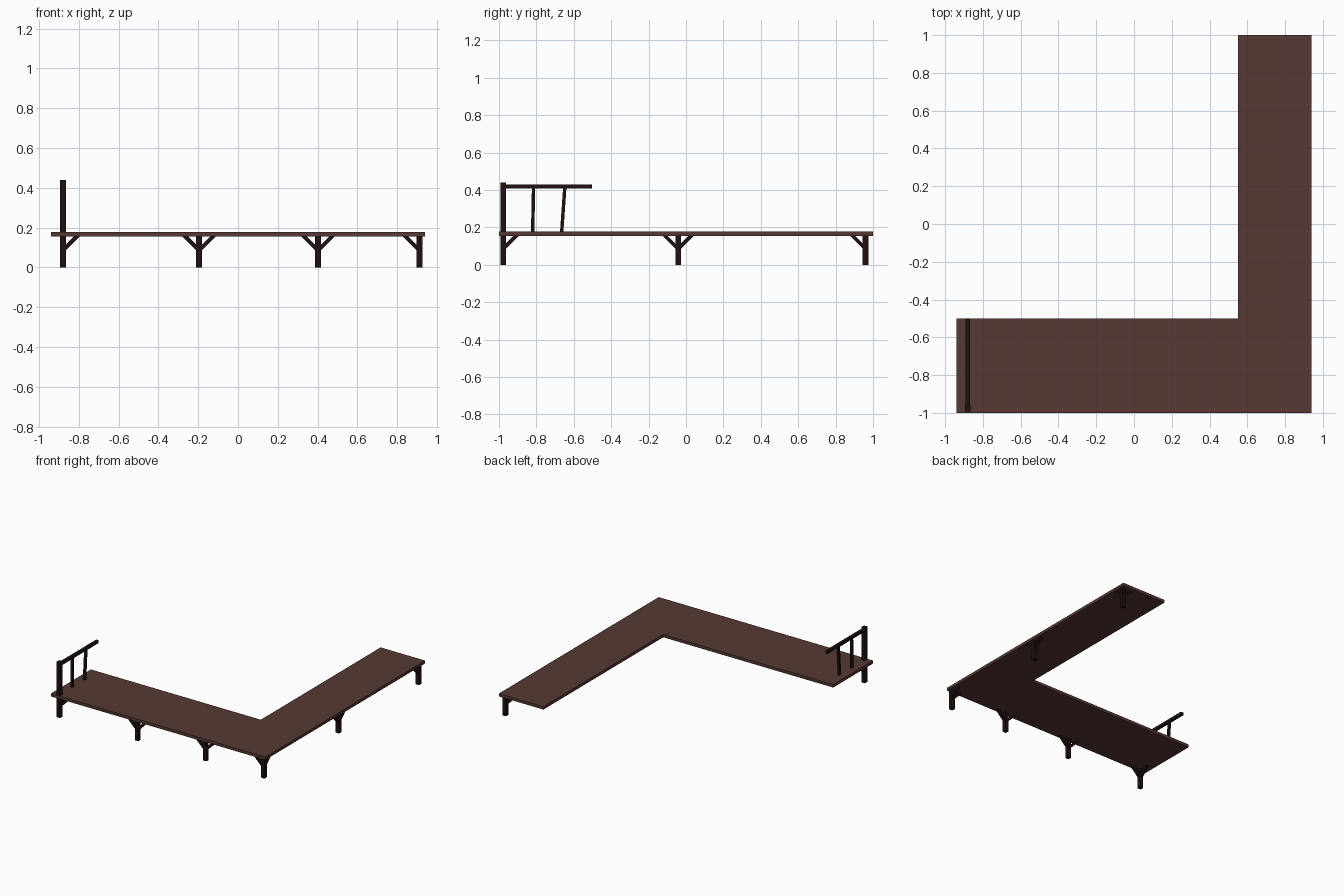
import bpy, bmesh
from mathutils import Vector

cube = bpy.data.objects.get("Cube")
if cube:
    bpy.data.objects.remove(cube, do_unlink=True)


def make_material(name, rgb):
    mat = bpy.data.materials.new(name)
    mat.use_nodes = True
    color = (*rgb, 1)
    mat.diffuse_color = color
    mat.node_tree.nodes["Principled BSDF"].inputs["Base Color"].default_value = color
    return mat


brown = make_material("brown planks", (0.092, 0.041, 0.034))
dark = make_material("dark timber", (0.014, 0.005, 0.005))

DECK_BOTTOM, DECK_TOP = 0.155, 0.178


def finish(name, bm, mat):
    bmesh.ops.recalc_face_normals(bm, faces=bm.faces)
    mesh = bpy.data.meshes.new(name)
    bm.to_mesh(mesh)
    bm.free()
    mesh.materials.append(mat)
    obj = bpy.data.objects.new(name, mesh)
    bpy.context.collection.objects.link(obj)
    return obj


def beam(name, start, end, width):
    """Square timber running from start to end."""
    start, end = Vector(start), Vector(end)
    axis = end - start
    bm = bmesh.new()
    bmesh.ops.create_cube(bm, size=1)
    bmesh.ops.scale(bm, vec=(width, width, axis.length), verts=bm.verts)
    # Keep the timber's sides square to the deck
    side = Vector((1, 0, 0)) if abs(axis.x) < 1e-6 else Vector((0, 1, 0))
    z = axis.normalized()
    for v in bm.verts:
        x, y, h = v.co
        v.co = (start + end) / 2 + side * x + z.cross(side) * y + z * h
    return finish(name, bm, dark)


# L-shaped deck
outline = [(-0.94, -1), (0.94, -1), (0.94, 1), (0.55, 1), (0.55, -0.5), (-0.94, -0.5)]
bm = bmesh.new()
base = bm.faces.new([bm.verts.new((x, y, DECK_BOTTOM)) for x, y in outline])
top = bmesh.ops.extrude_face_region(bm, geom=[base])
bmesh.ops.translate(bm, vec=(0, 0, DECK_TOP - DECK_BOTTOM),
                    verts=[g for g in top["geom"] if isinstance(g, bmesh.types.BMVert)])
finish("deck", bm, brown)

# Posts with the directions of their diagonal braces
east, west, north, south = (1, 0), (-1, 0), (0, 1), (0, -1)
posts = [
    ("rail_post", -0.88, -0.977, 0.44, [east, north]),
    ("front_post_1", -0.195, -0.977, 0.16, [east, west]),
    ("front_post_2", 0.402, -0.977, 0.16, [east, west]),
    ("corner_post", 0.911, -0.977, 0.16, [west, north]),
    ("side_post", 0.911, -0.042, 0.16, [north, south]),
    ("end_post", 0.911, 0.96, 0.16, [south, west]),
]
for name, x, y, height, directions in posts:
    beam(name, (x, y, 0), (x, y, height), 0.03)
    for i, (dx, dy) in enumerate(directions):
        beam(f"{name}_brace_{i + 1}",
             (x + dx * 0.005, y + dy * 0.005, 0.09),
             (x + dx * 0.077, y + dy * 0.077, 0.162), 0.02)

# Handrail and leaning balusters
beam("handrail", (-0.88, -0.977, 0.418), (-0.88, -0.503, 0.418), 0.022)
for i, (low, high) in enumerate([(-0.82, -0.815), (-0.665, -0.648)]):
    beam(f"baluster_{i + 1}", (-0.88, low, 0.17), (-0.88, high, 0.415), 0.018)
